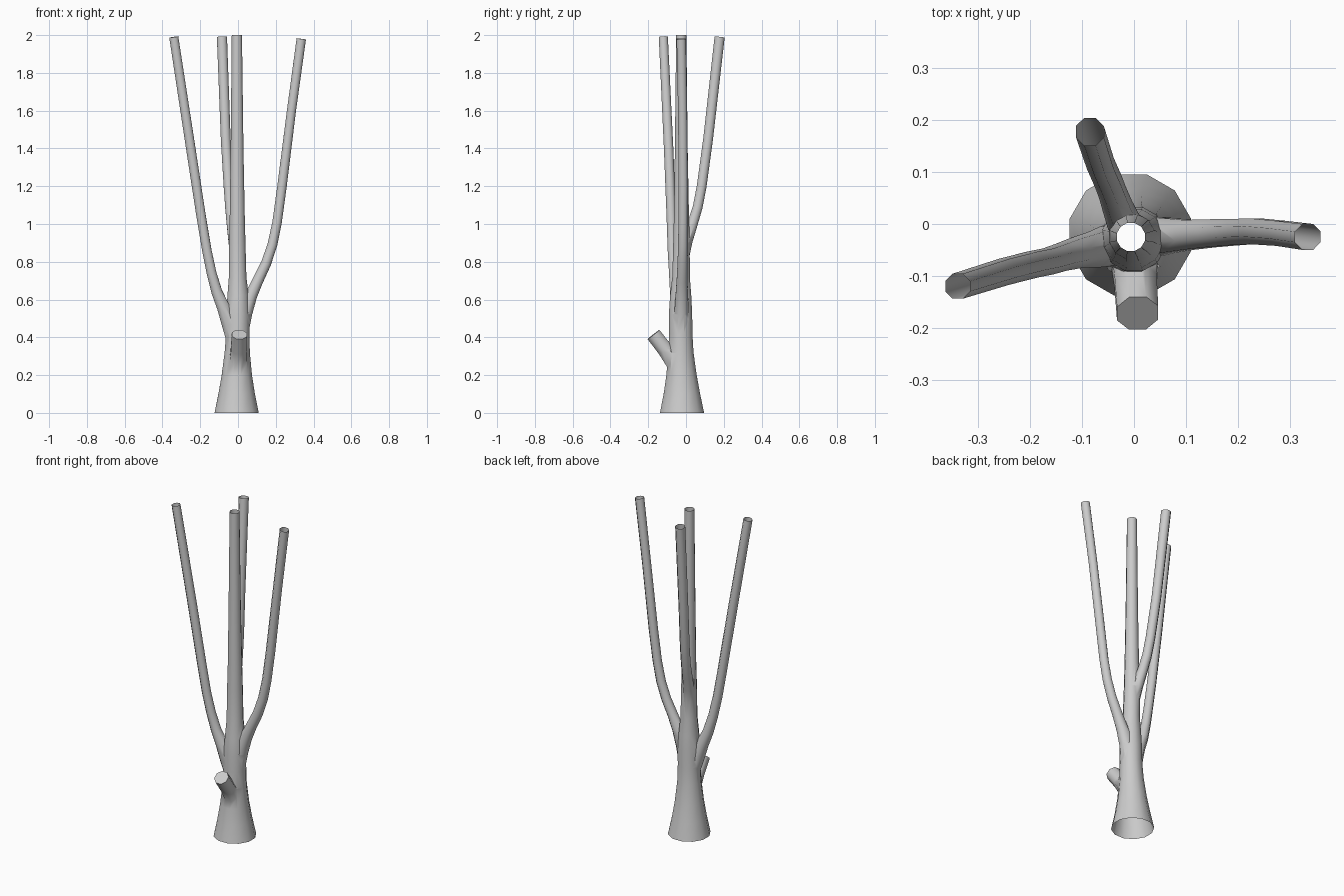
import bpy, bmesh, math
from mathutils import Vector

if "Cube" in bpy.data.objects:
    bpy.data.objects.remove(bpy.data.objects["Cube"])


def limb(name, pts, sides):
    """Closed tube through (x, y, z, radius) rings, each square to the path."""
    bm = bmesh.new()
    pos = [Vector(p[:3]) for p in pts]
    rings = []
    for i, p in enumerate(pts):
        t = (pos[min(i + 1, len(pos) - 1)] - pos[max(i - 1, 0)]).normalized()
        if p[2] == 0:
            t = Vector((0, 0, 1))
        u = (Vector((1, 0, 0)) - t * t.x).normalized()
        v = t.cross(u)
        ring = []
        for k in range(sides):
            a = 2 * math.pi * (k + 0.5) / sides
            ring.append(bm.verts.new(pos[i] + (u * math.cos(a) + v * math.sin(a)) * p[3]))
        rings.append(ring)
    for a, b in zip(rings, rings[1:]):
        for k in range(sides):
            n = (k + 1) % sides
            bm.faces.new((a[k], a[n], b[n], b[k]))
    bm.faces.new(rings[0][::-1])
    bm.faces.new(rings[-1])
    bmesh.ops.recalc_face_normals(bm, faces=bm.faces)
    me = bpy.data.meshes.new(name)
    bm.to_mesh(me)
    bm.free()
    ob = bpy.data.objects.new(name, me)
    bpy.context.collection.objects.link(ob)
    return ob


# Flared trunk running to the top
tree = limb("tree_trunk_and_branches", [
    (-.007, -.021, 0, .121), (-.007, -.022, .1, .100), (-.006, -.024, .2, .083),
    (-.004, -.027, .32, .069), (-.001, -.028, .42, .064), (0, -.029, .52, .064),
    (0, -.028, .62, .058), (-.002, -.026, .72, .048), (-.004, -.024, .9, .045),
    (-.004, -.024, 1.05, .041), (-.005, -.025, 1.4, .035), (-.006, -.025, 2, .028)], 12)

# Branches and cut stub
parts = [
    limb("left_branch", [
        (-.022, -.034, .38, .040), (-.048, -.042, .47, .041), (-.078, -.05, .56, .036),
        (-.112, -.056, .64, .031), (-.14, -.064, .74, .028), (-.165, -.072, .86, .027),
        (-.195, -.078, 1.04, .027), (-.25, -.092, 1.4, .027), (-.34, -.12, 1.99, .026)], 8),
    limb("right_branch", [
        (.015, -.025, .42, .042), (.038, -.024, .53, .041), (.068, -.022, .62, .036),
        (.105, -.021, .7, .031), (.148, -.018, .79, .029), (.182, -.016, .89, .028),
        (.207, -.015, 1.01, .027), (.233, -.014, 1.2, .027), (.283, -.018, 1.6, .026),
        (.335, -.025, 1.98, .027)], 8),
    limb("back_branch", [
        (-.008, -.018, .8, .032), (-.02, .004, .91, .033), (-.032, .034, 1.0, .030),
        (-.042, .062, 1.09, .028), (-.05, .083, 1.2, .028), (-.065, .117, 1.45, .028),
        (-.085, .178, 1.99, .029)], 8),
    limb("cut_stub", [
        (0, -.045, .245, .052), (.003, -.11, .335, .044), (.007, -.172, .415, .043)], 8),
]

# Fuse the limbs into one skin
for p in parts:
    m = tree.modifiers.new(p.name, 'BOOLEAN')
    m.operation = 'UNION'
    m.solver = 'EXACT'
    m.object = p
    p.hide_render = True
dg = bpy.context.evaluated_depsgraph_get()
skin = bpy.data.meshes.new_from_object(tree.evaluated_get(dg))
tree.modifiers.clear()
tree.data = skin
for p in parts:
    bpy.data.objects.remove(p)

# Open the base and the branch tops
bm = bmesh.new()
bm.from_mesh(skin)
bm.normal_update()
ends = [f for f in bm.faces if abs(f.normal.z) > .8
        and (f.calc_center_median().z > 1.9 or f.calc_center_median().z < .01)]
bmesh.ops.delete(bm, geom=ends, context='FACES')
bm.to_mesh(skin)
bm.free()

# Smooth bark, crisp cut edge
bpy.ops.object.select_all(action='DESELECT')
tree.select_set(True)
bpy.context.view_layer.objects.active = tree
bpy.ops.object.shade_smooth_by_angle(angle=math.radians(50))
